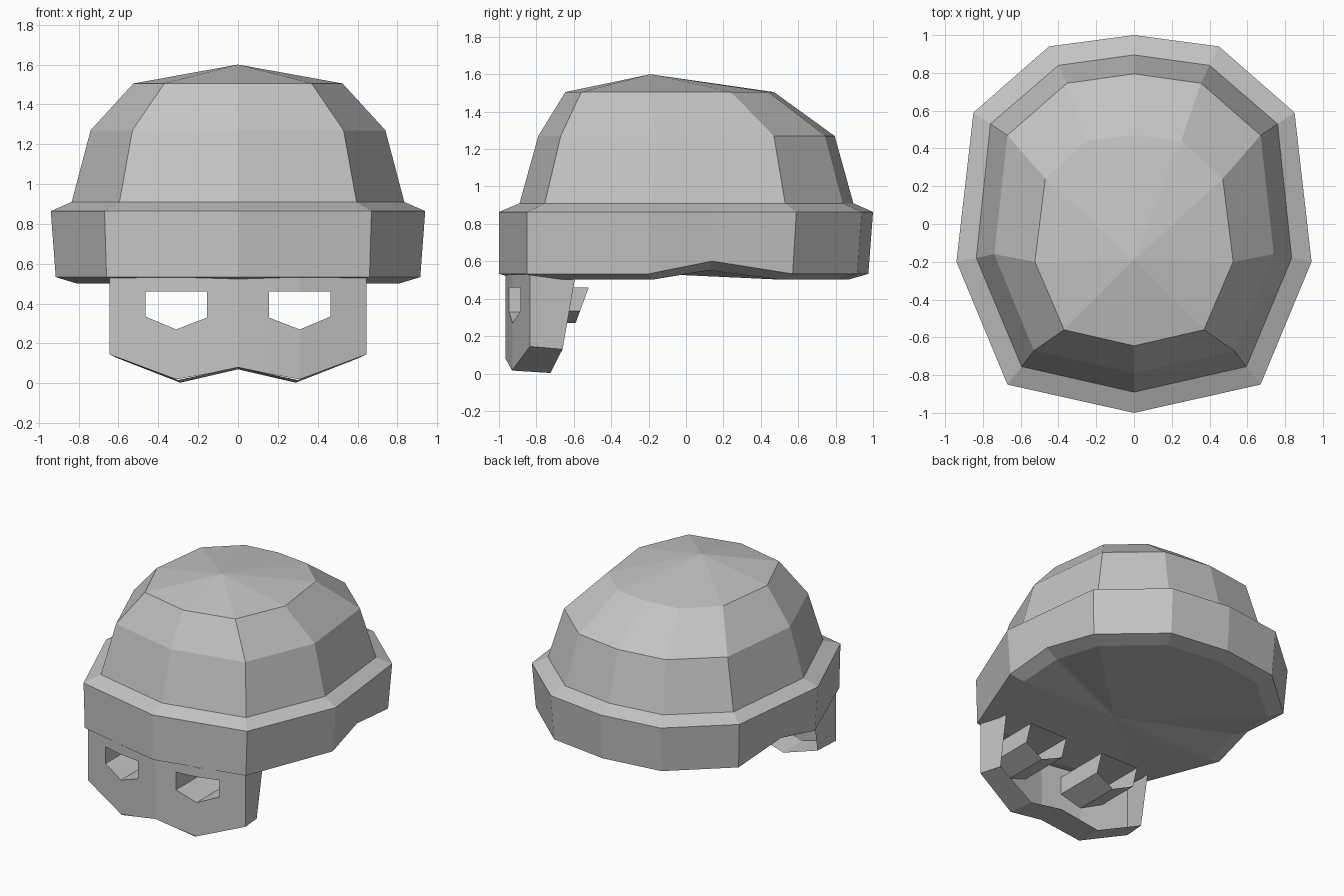
import bpy, bmesh

if "Cube" in bpy.data.objects:
    bpy.data.objects.remove(bpy.data.objects["Cube"], do_unlink=True)

grey = bpy.data.materials.new("plain_grey")
grey.use_nodes = True
COLOUR = (0.55, 0.55, 0.55, 1)
grey.diffuse_color = COLOUR
for node in grey.node_tree.nodes:
    if node.type == 'BSDF_PRINCIPLED':
        node.inputs["Base Color"].default_value = COLOUR


def finish(name, bm, recalc=True):
    bmesh.ops.remove_doubles(bm, verts=bm.verts, dist=0.0005)
    if recalc:
        bmesh.ops.recalc_face_normals(bm, faces=bm.faces)
    mesh = bpy.data.meshes.new(name)
    bm.to_mesh(mesh)
    bm.free()
    mesh.materials.append(grey)
    obj = bpy.data.objects.new(name, mesh)
    bpy.context.scene.collection.objects.link(obj)
    return obj


def ring(bm, half, z, notch=0.0):
    """Mirror a half outline (front to back) and add a side point that may be raised."""
    (ax, ay), (bx, by) = half[2], half[3]
    t = 0.44
    pts = [(x, y, z) for x, y in half]
    pts.insert(3, (ax + (bx - ax) * t, ay + (by - ay) * t, z + notch))
    pts += [(-x, y, h) for x, y, h in reversed(pts[1:-1])]
    return [bm.verts.new(p) for p in pts]


def skin(bm, lower, upper):
    n = len(lower)
    for i in range(n):
        j = (i + 1) % n
        bm.faces.new((lower[i], lower[j], upper[j], upper[i]))


def fan(bm, loop, tip):
    top = bm.verts.new(tip)
    for i, v in enumerate(loop):
        bm.faces.new((v, loop[(i + 1) % len(loop)], top))


# Half outlines, front centre round to back centre
BRIM_LOW = [(0, -1), (.66, -.85), (.915, -.2), (.83, .57), (.44, .915), (0, .975)]
BRIM_TOP = [(0, -1), (.67, -.85), (.94, -.2), (.85, .59), (.45, .94), (0, 1)]
CROWN_LOW = [(0, -.89), (.595, -.755), (.835, -.18), (.76, .53), (.4, .84), (0, .895)]
CROWN_MID = [(0, -.79), (.53, -.67), (.74, -.16), (.67, .47), (.355, .745), (0, .795)]
CROWN_TOP = [(0, -.645), (.37, -.56), (.525, -.2), (.47, .24), (.25, .44), (0, .47)]

# Hat brim: band, sloped top edge and closed underside
bm = bmesh.new()
under = ring(bm, [(x * .89, y * .89) for x, y in BRIM_LOW], .502, .05)
low = ring(bm, BRIM_LOW, .533, .068)
high = ring(bm, BRIM_TOP, .864)
seam = ring(bm, CROWN_LOW, .91)
skin(bm, under, low)
skin(bm, low, high)
skin(bm, high, seam)
fan(bm, under, (0, -.2, .535))
# Hat crown, joined to the brim
mid = ring(bm, CROWN_MID, 1.27)
top = ring(bm, CROWN_TOP, 1.505)
skin(bm, seam, mid)
skin(bm, mid, top)
fan(bm, top, (0, -.19, 1.6))
finish("hat", bm)


# Mask: folded front sheet whose borders and eye holes run backwards
def mix(x, table):
    for (x0, a), (x1, b) in zip(table, table[1:]):
        if x <= x1:
            return a + (b - a) * (x - x0) / (x1 - x0)
    return table[-1][1]


def front(x, z):
    return (x, mix(x, [(0, -.965), (.3, -.93), (.645, -.835)]), z)


def chin(x):
    return mix(x, [(0, .08), (.3, .016), (.645, .145)])


TOP = .53
EYE = [(.155, .33), (.31, .27), (.465, .335), (.465, .46), (.31, .46), (.155, .46)]

bm = bmesh.new()
for side in (1, -1):
    def face(*pts):
        pts = [(side * x, y, z) for x, y, z in pts]
        if side < 0:
            pts.reverse()
        bm.faces.new([bm.verts.new(p) for p in pts])

    a, m, b = EYE[0][0], EYE[1][0], EYE[2][0]
    edge = .645
    # Nose and temple strips
    face(front(0, .08), front(a, chin(a)), front(a, .33))
    face(front(0, .08), front(a, .33), front(a, .46), front(a, TOP), front(0, TOP))
    face(front(b, chin(b)), front(edge, chin(edge)), front(b, .335))
    face(front(b, .335), front(edge, chin(edge)), front(edge, TOP),
         front(b, TOP), front(b, .46))
    # Cheek and brow
    for (x0, z0), (x1, z1) in zip(EYE[:2], EYE[1:3]):
        face(front(x0, chin(x0)), front(x1, chin(x1)), front(x1, z1), front(x0, z0))
        face(front(x0, .46), front(x1, .46), front(x1, TOP), front(x0, TOP))
    # Eye tunnels
    for p, q in zip(EYE, EYE[1:] + EYE[:1]):
        back = [(x, -.52 - (.46 - z) * .37, z) for x, z in (p, q)]
        face(front(*p), front(*q), back[1], back[0])
    # Lower lip and side wall
    rear = [(0, -.755, .07), (.29, -.725, .003), (.615, -.66, .13), (.62, -.59, TOP)]
    for i, (x0, x1) in enumerate(((0, .3), (.3, edge))):
        face(front(x0, chin(x0)), rear[i], rear[i + 1], front(x1, chin(x1)))
    face(front(edge, chin(edge)), rear[2], rear[3], front(edge, TOP))
finish("mask", bm, recalc=False)
